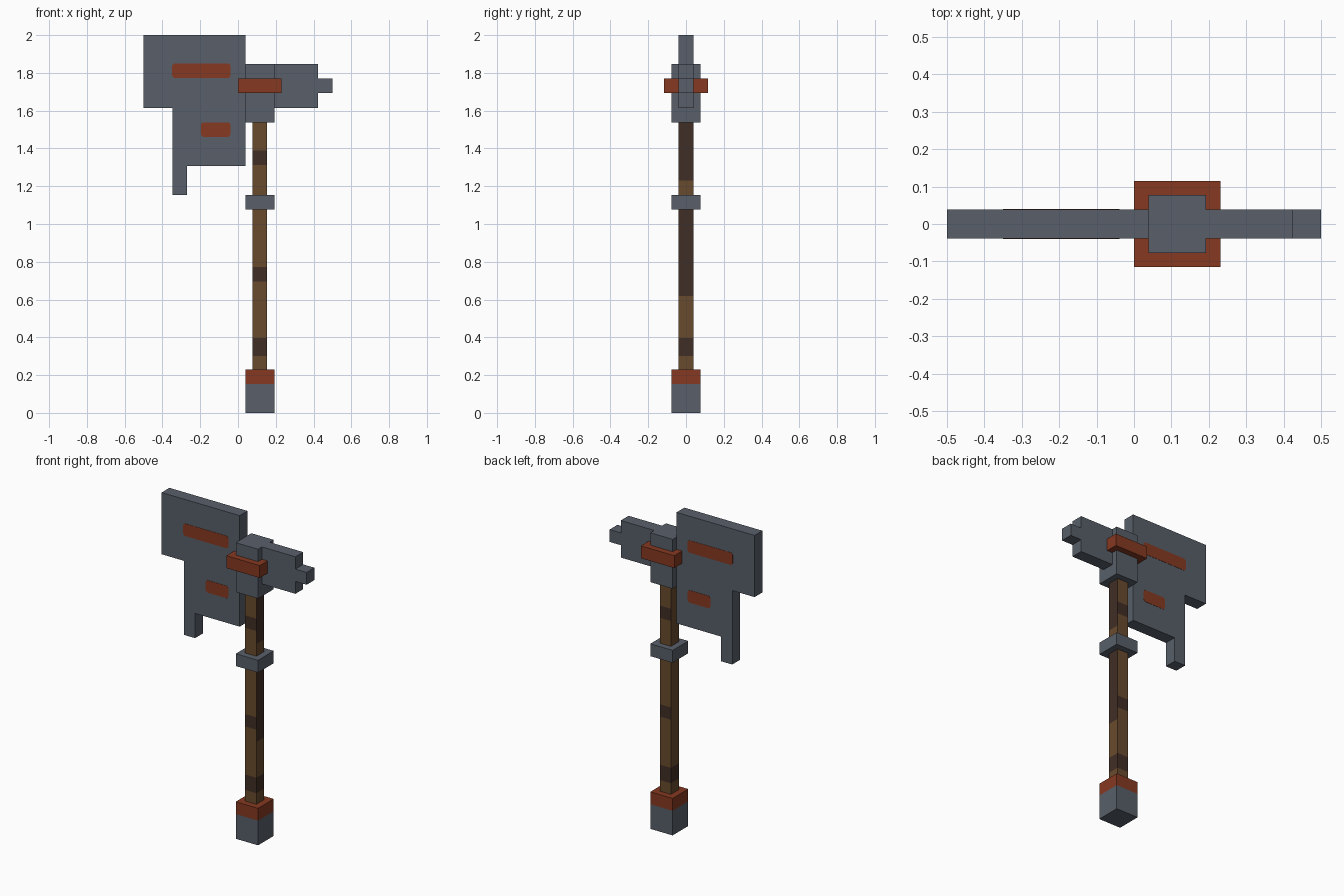
import bpy
import bmesh

cube = bpy.data.objects.get("Cube")
if cube:
    bpy.data.objects.remove(cube, do_unlink=True)

U = 1 / 13  # one grid cell of the blocky design


def make_material(name, rgb):
    linear = [(c / 255 / 12.92) if c < 11 else ((c / 255 + 0.055) / 1.055) ** 2.4 for c in rgb]
    mat = bpy.data.materials.new(name)
    mat.use_nodes = True
    mat.diffuse_color = (*linear, 1)
    mat.node_tree.nodes["Principled BSDF"].inputs["Base Color"].default_value = (*linear, 1)
    return mat


steel = make_material("steel grey", (88, 95, 106))
rust = make_material("rust red", (134, 57, 33))
wood = make_material("brown wood", (104, 75, 45))
wrap = make_material("dark wrap", (64, 46, 38))


def finish(bm, name, mats):
    bmesh.ops.recalc_face_normals(bm, faces=bm.faces)
    mesh = bpy.data.meshes.new(name)
    bm.to_mesh(mesh)
    bm.free()
    for mat in mats:
        mesh.materials.append(mat)
    obj = bpy.data.objects.new(name, mesh)
    bpy.context.collection.objects.link(obj)
    return obj


def plate(name, outline, y0, y1, mat):
    """Extrude an (x, z) outline, given in grid cells, from y0 to y1."""
    bm = bmesh.new()
    face = bm.faces.new([bm.verts.new((x * U - 0.5, y0 * U, z * U)) for x, z in outline])
    ext = bmesh.ops.extrude_face_region(bm, geom=[face])
    verts = [v for v in ext["geom"] if isinstance(v, bmesh.types.BMVert)]
    bmesh.ops.translate(bm, verts=verts, vec=(0, (y1 - y0) * U, 0))
    return finish(bm, name, [mat])


def box(name, x0, x1, z0, z1, half_depth, mat):
    return plate(name, [(x0, z0), (x1, z0), (x1, z1), (x0, z1)], -half_depth, half_depth, mat)


# Axe head: blade, socket, poll and strap
plate("blade", [(0, 26), (0, 21), (2, 21), (2, 15), (3, 15), (3, 17), (7, 17), (7, 26)],
      -0.5, 0.5, steel)
plate("poll", [(9, 24), (9, 21), (12, 21), (12, 22), (13, 22), (13, 23), (12, 23), (12, 24)],
      -0.5, 0.5, steel)
box("head_socket", 7, 9, 20, 24, 1, steel)
box("head_strap", 6.5, 9.5, 22, 23, 1.5, rust)

# Painted marks with clipped corners on both blade faces
for label, x0, x1, z0 in (("upper", 1.95, 6, 23.05), ("lower", 3.95, 6, 19)):
    z1, c = z0 + 1, 0.15
    outline = [(x0 + c, z0), (x1 - c, z0), (x1, z0 + c), (x1, z1 - c),
               (x1 - c, z1), (x0 + c, z1), (x0, z1 - c), (x0, z0 + c)]
    for side, s in (("front", -1), ("back", 1)):
        plate(f"{label}_mark_{side}", outline, s * 0.5, s * 0.52, rust)

# Collar and pommel
box("collar", 7, 9, 14, 15, 1, steel)
box("pommel", 7, 9, 0, 2, 1, steel)
box("pommel_band", 7, 9, 2, 3, 1, rust)

# Handle: stacked rings, with dark wraps chosen by side and height
low_wrap = (3.9, 5.15)
broad_bands = [low_wrap, (9.05, 10.05), (17.05, 18.05)]
left_bands = [low_wrap, (8.05, 14), (16, 20)]
levels = sorted({3, 20, *(z for band in broad_bands + left_bands for z in band)})
bm = bmesh.new()
rings = [[bm.verts.new(((8 + x) * U - 0.5, y * U, z * U))
          for x, y in ((-.5, -.5), (.5, -.5), (.5, .5), (-.5, .5))] for z in levels]
bm.faces.new(rings[0])
bm.faces.new(rings[-1])
for lower, upper in zip(rings, rings[1:]):
    for i in range(4):
        j = (i + 1) % 4
        bm.faces.new((lower[i], lower[j], upper[j], upper[i]))
bm.normal_update()
for face in bm.faces:
    n, z = face.normal, face.calc_center_median().z / U
    if abs(n.z) > 0.5:
        continue
    bands = left_bands if n.x > 0.5 else [low_wrap] if n.x < -0.5 else broad_bands
    face.material_index = int(any(a < z < b for a, b in bands))
finish(bm, "handle", [wood, wrap])
